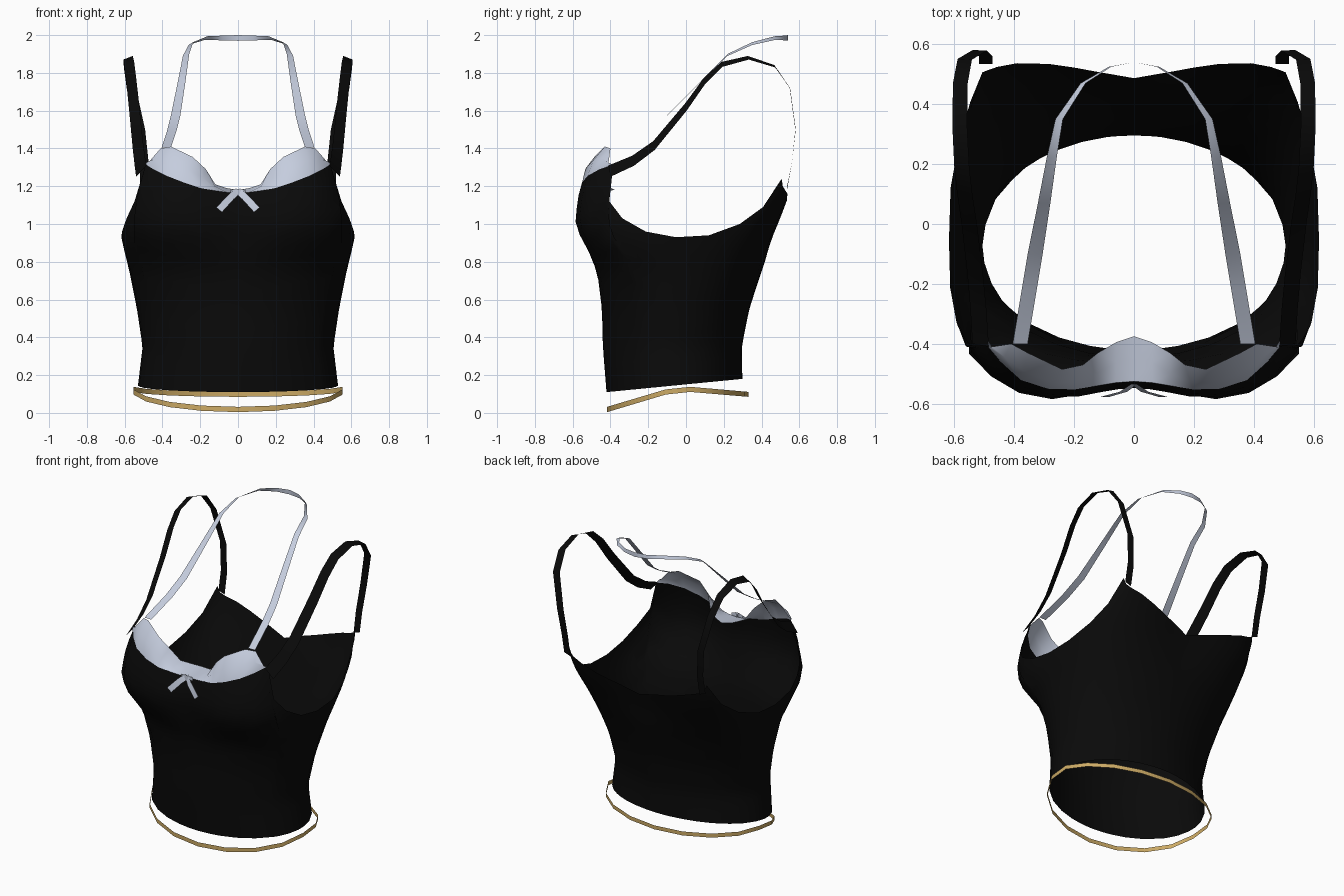
import bpy
from math import sin, cos, radians, exp
from mathutils import Vector

cube = bpy.data.objects.get("Cube")
if cube:
    bpy.data.objects.remove(cube)


def material(name, color):
    m = bpy.data.materials.new(name)
    m.use_nodes = True
    m.diffuse_color = color
    bsdf = next(n for n in m.node_tree.nodes if n.type == "BSDF_PRINCIPLED")
    bsdf.inputs["Base Color"].default_value = color
    bsdf.inputs["Roughness"].default_value = 0.8
    return m


black = material("black_fabric", (0.003, 0.003, 0.003, 1))
pale = material("pale_blue_satin", (0.56, 0.61, 0.73, 1))
gold = material("gold", (0.6, 0.4, 0.13, 1))


def sheet(name, columns, mat):
    """Skin a grid of point columns and mirror it across x."""
    n = len(columns[0])
    verts = [p for col in columns for p in col]
    faces = [(i * n + j, (i + 1) * n + j, (i + 1) * n + j + 1, i * n + j + 1)
             for i in range(len(columns) - 1) for j in range(n - 1)]
    mesh = bpy.data.meshes.new(name)
    mesh.from_pydata(verts, [], faces)
    mesh.materials.append(mat)
    mesh.shade_smooth()
    obj = bpy.data.objects.new(name, mesh)
    bpy.context.collection.objects.link(obj)
    mod = obj.modifiers.new("mirror", "MIRROR")
    mod.use_clip = True
    mod.merge_threshold = 0.0005
    return obj


def ribbon(name, path, start, end, mat, hold=0):
    """Flat band along a path; its width vector turns from start to end."""
    cols = []
    for i, p in enumerate(path):
        f = max(0, i - hold) / (len(path) - 1 - hold)
        w = Vector(start).lerp(Vector(end), f) / 2
        cols.append([Vector(p) - w, Vector(p) + w])
    return sheet(name, cols, mat)


def smoothstep(lo, hi, v):
    f = min(1, max(0, (v - lo) / (hi - lo)))
    return f * f * (3 - 2 * f)


# Body sections: z, half width, front y, back y, front and back squareness
LEVELS = [
    (0.10, 0.535, -0.42, 0.30, 2, 2),
    (0.35, 0.505, -0.44, 0.295, 2, 2),
    (0.55, 0.535, -0.445, 0.335, 2.1, 2.1),
    (0.75, 0.575, -0.47, 0.40, 2.4, 2.4),
    (0.85, 0.60, -0.53, 0.44, 2.7, 2.7),
    (0.94, 0.62, -0.585, 0.475, 3, 3),
    (1.02, 0.615, -0.61, 0.505, 3.2, 3.7),
    (1.15, 0.59, -0.59, 0.55, 3.5, 5),
    (1.25, 0.55, -0.56, 0.555, 4, 8),
    (1.33, 0.52, -0.49, 0.555, 5, 8),
]


def body_point(angle, z):
    for lo, hi in zip(LEVELS, LEVELS[1:]):
        if z <= hi[0]:
            break
    f = (z - lo[0]) / (hi[0] - lo[0])
    _, a, yf, yb, nf, nb = [p + (q - p) * f for p, q in zip(lo, hi)]
    t = radians(angle)
    s, c = abs(sin(t)), cos(t)
    n = nf if c > 0 else nb
    x = a * s ** (2 / n) if 0 < angle < 180 else 0
    mid, half = (yf + yb) / 2, (yb - yf) / 2
    reach = half * abs(c) ** (2 / n)
    # Shallow hollows between the cups and along the spine
    dip = smoothstep(0.75, 1.0, z) * exp(-(x / 0.2) ** 2)
    y = mid - reach + 0.06 * dip if c > 0 else mid + reach - 0.025 * dip
    return Vector((x, y, z))


# Upper edge height by angle: neckline, armhole, back neckline
FRONT = [(0, 1.165), (1, 1.168), (3, 1.175), (8, 1.19),
         (16, 1.22), (28, 1.255), (42, 1.29), (57, 1.315)]
SIDE_BACK = [(60, 1.12), (70, 1.03), (81, 0.96), (90, 0.93), (101, 0.94),
             (115, 1.0), (126, 1.09), (135, 1.24), (142, 1.2), (150, 1.18),
             (160, 1.16), (170, 1.125), (175, 1.1), (178, 1.08), (180, 1.04)]
ROWS = 16
columns = []
for angle, top in FRONT + SIDE_BACK:
    hem = 0.145 - 0.035 * cos(radians(angle))
    columns.append([body_point(angle, hem + (top - hem) * j / ROWS)
                    for j in range(ROWS + 1)])
sheet("bodice", columns, black)

# Satin cup lining rising from the neckline
cup_top = [(0, -0.375, 1.18), (0.06, -0.395, 1.19), (0.12, -0.43, 1.21),
           (0.17, -0.47, 1.29), (0.24, -0.485, 1.355), (0.355, -0.43, 1.41),
           (0.41, -0.40, 1.40), (0.475, -0.41, 1.325)]
columns = []
for (angle, z), upper in zip(FRONT, cup_top):
    low, high = body_point(angle, z), Vector(upper)
    middle = low.lerp(high, 0.5)
    if middle.x > 0.1:
        middle += Vector((0.004, -0.015, 0.005))
    columns.append([low, middle, high])
sheet("cup_lining", columns, pale)

# Halter strap around the neck
ribbon("halter_strap",
       [(0.38, -0.40, 1.405), (0.35, -0.22, 1.495), (0.33, -0.1, 1.575),
        (0.30, 0.07, 1.745), (0.275, 0.22, 1.895), (0.25, 0.35, 1.955),
        (0.17, 0.47, 1.984), (0.08, 0.525, 1.985), (0, 0.54, 1.985)],
       (-0.05, 0, 0), (0, 0, 0.03), pale, hold=2)

# Shoulder straps
ribbon("shoulder_straps",
       [(0.512, -0.405, 1.28), (0.52, -0.28, 1.335), (0.53, -0.17, 1.415),
        (0.55, 0, 1.62), (0.565, 0.1, 1.76), (0.575, 0.19, 1.845),
        (0.582, 0.33, 1.88), (0.58, 0.47, 1.835), (0.565, 0.55, 1.72),
        (0.515, 0.58, 1.5), (0.495, 0.56, 1.32), (0.495, 0.535, 1.19)],
       (-0.055, -0.01, 0.06), (-0.045, 0, -0.015), black)

# Bow at the centre of the neckline
ribbon("bow_tails",
       [(0, -0.535, 1.175), (0.035, -0.56, 1.145), (0.1, -0.578, 1.075)],
       (0.02, 0, 0.03), (0.03, 0, 0.025), pale)
ribbon("bow_knot", [(0, -0.545, 1.17), (0.04, -0.535, 1.17)],
       (0, 0, 0.03), (0, 0, 0.02), pale)

# Gold chain band hanging below the hem
SEGMENTS = 9
band = []
for i in range(SEGMENTS + 1):
    t = radians(180 * i / SEGMENTS)
    c = cos(t)
    z = 0.13 - (0.112 if c > 0 else 0.032) * abs(c)
    band.append((0.562 * sin(t) if 0 < i < SEGMENTS else 0, -0.043 - 0.375 * c, z))
ribbon("waist_band", band, (0, 0, 0.028), (0, 0, 0.026), gold)
